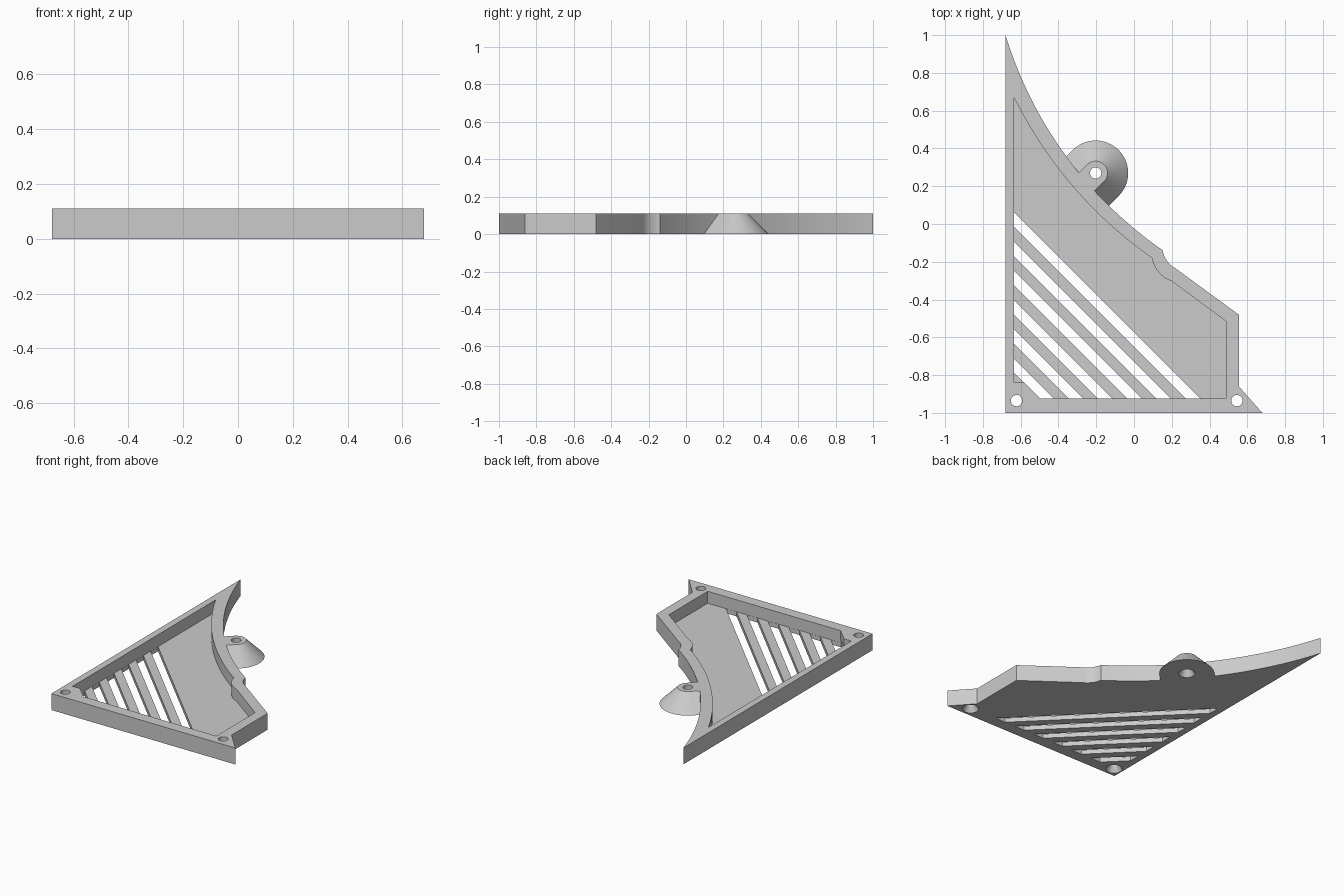
import bpy, bmesh, math
from mathutils import Vector

HEIGHT, FLOOR = 0.11, 0.03

cube = bpy.data.objects.get("Cube")
if cube:
    bpy.data.objects.remove(cube, do_unlink=True)

grey = bpy.data.materials.new("plain grey")
grey.use_nodes = True
grey.diffuse_color = (0.6, 0.6, 0.6, 1)
grey.node_tree.nodes["Principled BSDF"].inputs["Base Color"].default_value = (0.6, 0.6, 0.6, 1)


def finish(name, bm):
    bmesh.ops.recalc_face_normals(bm, faces=bm.faces)
    mesh = bpy.data.meshes.new(name)
    bm.to_mesh(mesh)
    bm.free()
    mesh.materials.append(grey)
    obj = bpy.data.objects.new(name, mesh)
    bpy.context.collection.objects.link(obj)
    return obj


def prism(name, outline, z0, z1):
    bm = bmesh.new()
    face = bm.faces.new([bm.verts.new((x, y, z0)) for x, y in outline])
    ext = bmesh.ops.extrude_face_region(bm, geom=[face])
    top = [v for v in ext["geom"] if isinstance(v, bmesh.types.BMVert)]
    bmesh.ops.translate(bm, verts=top, vec=(0, 0, z1 - z0))
    return finish(name, bm)


def arc(start, end, sag, steps):
    """Circular arc between two points, bulging to the right of travel by sag."""
    a, b = Vector(start), Vector(end)
    half = (b - a).length / 2
    along = (b - a).normalized()
    side = Vector((along.y, -along.x))
    radius = (half * half + sag * sag) / (2 * sag)
    centre = (a + b) / 2 - side * (radius - sag)
    sweep = math.asin(half / radius)
    angles = [sweep * (2 * i / steps - 1) for i in range(steps + 1)]
    return [tuple(centre + radius * (along * math.sin(t) + side * math.cos(t))) for t in angles]


def ring(x, y, z, radius, steps=64):
    return [(x + radius * math.cos(math.tau * i / steps),
             y + radius * math.sin(math.tau * i / steps), z) for i in range(steps)]


def hull(name, points):
    bm = bmesh.new()
    for p in points:
        bm.verts.new(p)
    bmesh.ops.convex_hull(bm, input=bm.verts)
    bmesh.ops.dissolve_limit(bm, angle_limit=0.001, verts=bm.verts, edges=bm.edges)
    return finish(name, bm)


def combine(target, tool, operation):
    mod = target.modifiers.new(tool.name, "BOOLEAN")
    mod.operation, mod.solver, mod.object = operation, "EXACT", tool
    bpy.context.view_layer.objects.active = target
    bpy.ops.object.modifier_apply(modifier=mod.name)
    bpy.data.objects.remove(tool, do_unlink=True)


# Outer body: triangular plate with a long concave edge and a small scooped notch
outer = [(-0.68, -1), (0.68, -1), (0.555, -0.86), (0.555, -0.48)]
outer += arc((0.152, -0.139), (0.22, -0.235), 0.014, 10)[::-1]
outer += arc((-0.68, 1), (0.152, -0.139), 0.119, 48)[::-1]
body = prism("vented_corner_cover", outer, 0, HEIGHT)

# Conical screw boss, stretched diagonally into the concave edge
boss_x, boss_y, reach = -0.203, 0.27, 0.075
points = []
for shift in (0, reach):
    points += ring(boss_x - shift, boss_y - shift, 0, 0.172)
    points += ring(boss_x - shift, boss_y - shift, HEIGHT, 0.063)
combine(body, hull("screw_boss", points), "UNION")

# Recessed pocket that leaves a rim and a thin floor
inner = [(-0.635, -0.84), (-0.58, -0.84), (-0.495, -0.925), (0.487, -0.925), (0.487, -0.515)]
inner += arc((0.095, -0.18), (0.2, -0.303), 0.022, 10)[::-1]
inner += arc((-0.635, 0.67), (0.095, -0.18), 0.0706, 48)[::-1]
combine(body, prism("pocket_cutter", inner, FLOOR, HEIGHT + 0.1), "DIFFERENCE")

# Six diagonal vent slots through the floor
left, front, slot = -0.634, -0.924, 0.0775
for i in range(6):
    s = -0.573 - 2 * slot * i
    e = s - slot + (0.002 if i == 5 else 0)
    outline = [(left, s - left), (left, e - left), (e - front, front), (s - front, front)]
    combine(body, prism("slot_cutter", outline, -0.05, FLOOR + 0.02), "DIFFERENCE")

# Screw holes, countersunk from below
for x, y in [(-0.622, -0.935), (0.545, -0.935), (boss_x, boss_y)]:
    drill = hull("drill", ring(x, y, -0.05, 0.03, 32) + ring(x, y, HEIGHT + 0.05, 0.03, 32))
    sink = hull("countersink", ring(x, y, -0.01, 0.057, 32) + ring(x, y, 0.04, 0.028, 32))
    combine(body, drill, "DIFFERENCE")
    combine(body, sink, "DIFFERENCE")

bpy.ops.object.select_all(action="DESELECT")
body.select_set(True)
bpy.context.view_layer.objects.active = body
bpy.ops.object.shade_smooth_by_angle(angle=math.radians(25))
